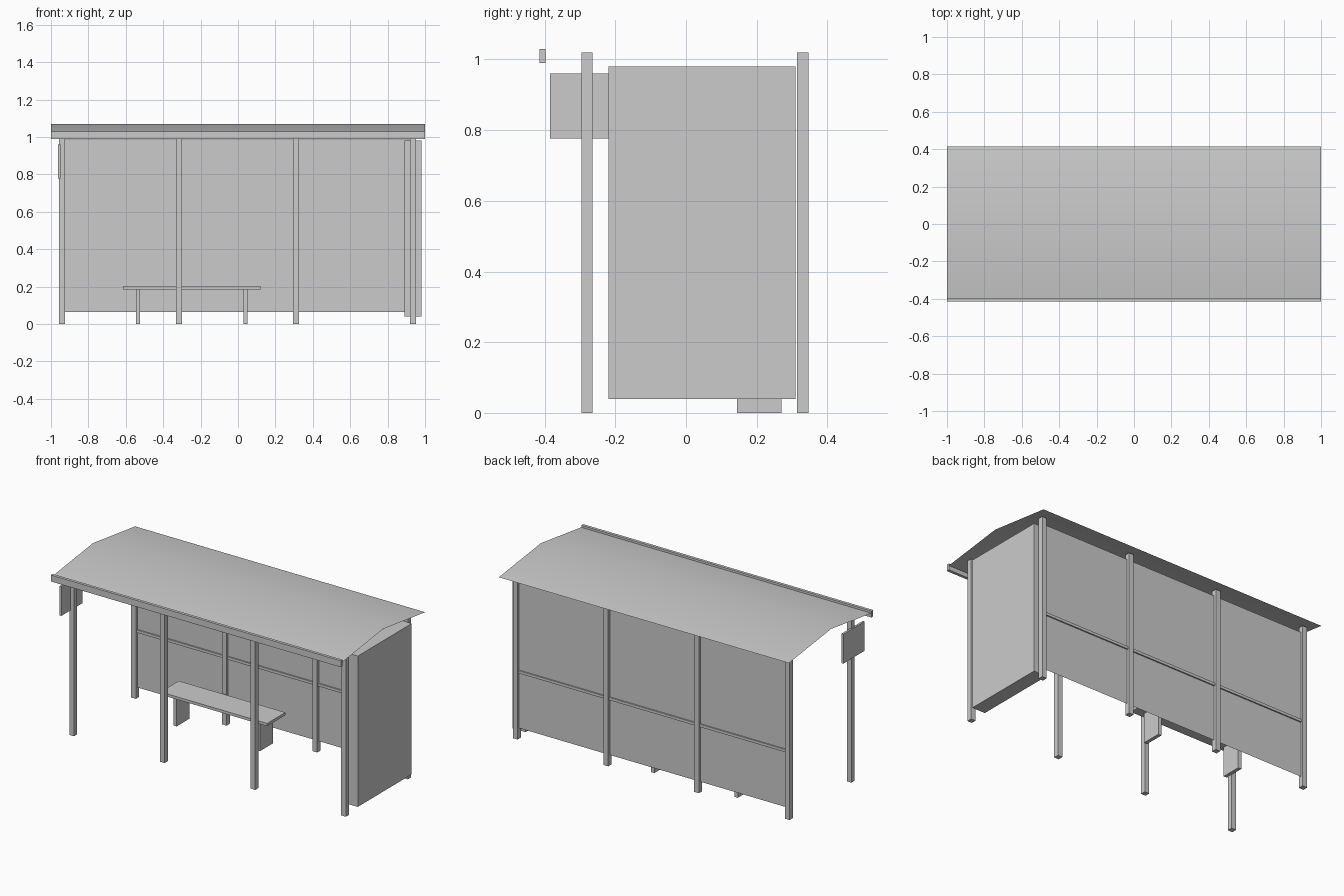
import bpy
import bmesh
import math

cube = bpy.data.objects.get("Cube")
if cube:
    bpy.data.objects.remove(cube, do_unlink=True)

# Single plain grey finish
grey = bpy.data.materials.new("plain_grey")
grey.use_nodes = True
colour = (0.6, 0.6, 0.6, 1)
grey.diffuse_color = colour
grey.node_tree.nodes["Principled BSDF"].inputs["Base Color"].default_value = colour


def finish(name, bm):
    mesh = bpy.data.meshes.new(name)
    bm.to_mesh(mesh)
    bm.free()
    mesh.materials.append(grey)
    obj = bpy.data.objects.new(name, mesh)
    bpy.context.collection.objects.link(obj)
    return obj


def box(name, xs, ys, zs):
    """Box between the given low and high limits on each axis."""
    bm = bmesh.new()
    bmesh.ops.create_cube(bm, size=1)
    for v in bm.verts:
        for i, (low, high) in enumerate((xs, ys, zs)):
            v.co[i] = high if v.co[i] > 0 else low
    return finish(name, bm)


def around(centre, half):
    return (centre - half, centre + half)


def sheet(name, profile, x_low, x_high):
    """Thin sheet: a y-z profile swept along x."""
    bm = bmesh.new()
    rows = [[bm.verts.new((x, y, z)) for y, z in profile] for x in (x_low, x_high)]
    for i in range(len(profile) - 1):
        bm.faces.new((rows[0][i], rows[1][i], rows[1][i + 1], rows[0][i + 1]))
    return finish(name, bm)


# Two rows of square posts
post_x = [-0.94, -0.315, 0.31, 0.935]
for row, y in (("front", -0.28), ("rear", 0.33)):
    for i, x in enumerate(post_x):
        box(f"{row}_post_{i + 1}", around(x, 0.016), around(y, 0.016), (0, 1.02))

# Rear wall sheet with a rail between each pair of posts
sheet("rear_wall", [(0.33, 0.985), (0.33, 0.065)], post_x[0], post_x[-1])
for i in range(3):
    box(f"rear_rail_{i + 1}", (post_x[i], post_x[i + 1]), around(0.33, 0.008), (0.41, 0.427))

# Thick side display panel
box("side_panel", (0.89, 0.98), (-0.22, 0.31), (0.04, 0.98))

# Bench on two plate legs
box("bench_seat", (-0.615, 0.12), (0.115, 0.295), (0.185, 0.202))
for side, x in (("right", -0.535), ("left", 0.04)):
    box(f"bench_leg_{side}", around(x, 0.011), (0.145, 0.27), (0, 0.185))

# Sign plate on the corner post
box("sign_plate", (-0.962, -0.949), (-0.385, -0.175), (0.777, 0.96))

# Shallow ridged roof sheet and front fascia
roof = sheet("roof", [(-0.405, 1.016), (0, 1.07), (0.415, 1.016)], -1, 1)
bpy.context.view_layer.objects.active = roof
roof.select_set(True)
bpy.ops.object.shade_smooth_by_angle(angle=math.radians(40))
box("roof_fascia", (-1, 1), (-0.415, -0.397), (0.99, 1.03))
